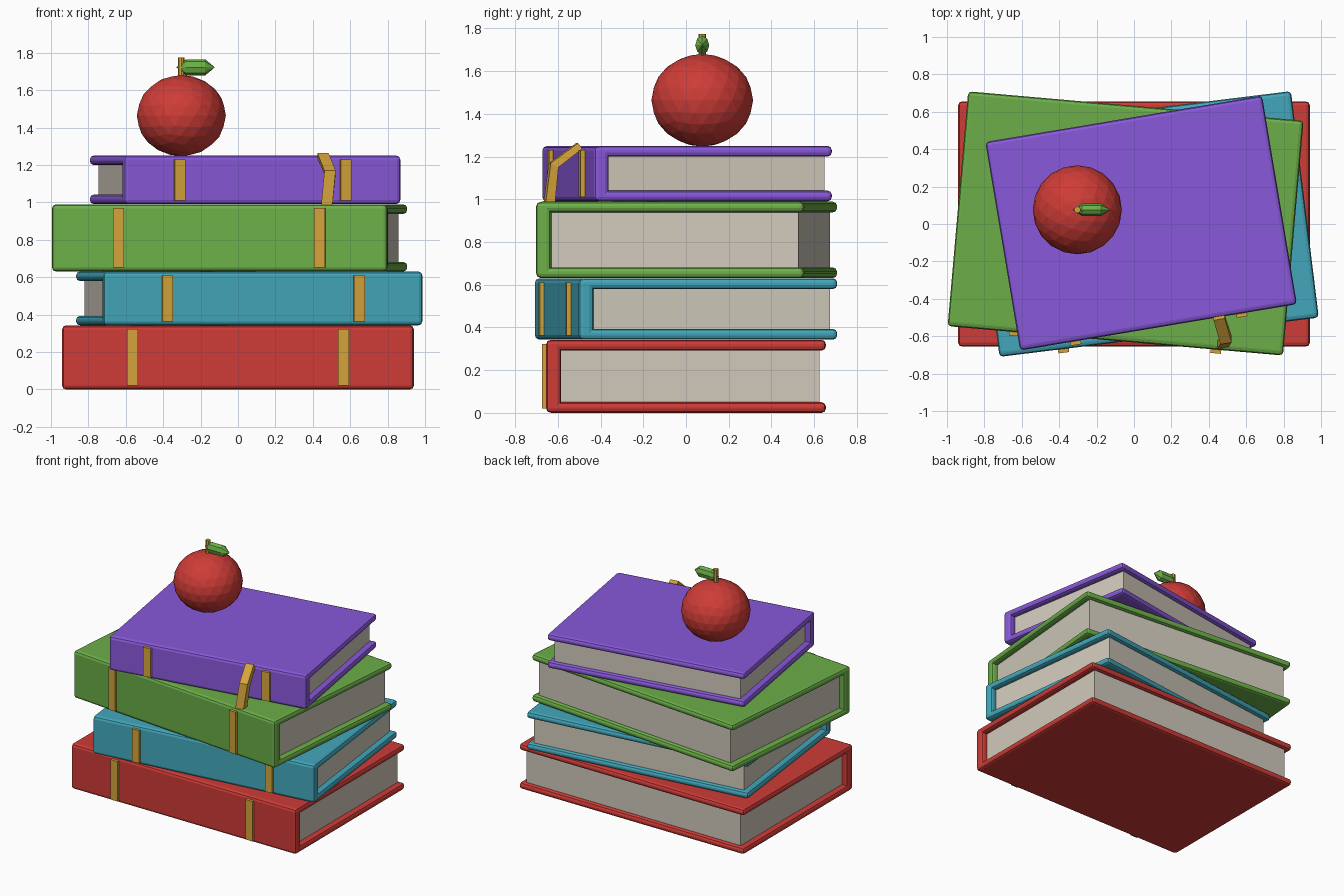
import bpy, bmesh, math
from mathutils import Matrix, Vector

if "Cube" in bpy.data.objects:
    bpy.data.objects.remove(bpy.data.objects["Cube"])


def material(name, rgb):
    m = bpy.data.materials.new(name)
    m.diffuse_color = (*rgb, 1)
    m.use_nodes = True
    m.node_tree.nodes["Principled BSDF"].inputs["Base Color"].default_value = m.diffuse_color
    return m


RED = material("red", (0.62, 0.045, 0.038))
TEAL = material("teal", (0.055, 0.39, 0.50))
GREEN = material("green", (0.15, 0.43, 0.065))
PURPLE = material("purple", (0.25, 0.10, 0.70))
PAPER = material("paper", (0.64, 0.59, 0.50))
GOLD = material("gold", (0.66, 0.37, 0.045))


def add_object(name, bm, mat, matrix=Matrix()):
    mesh = bpy.data.meshes.new(name)
    bm.to_mesh(mesh)
    bm.free()
    mesh.materials.append(mat)
    ob = bpy.data.objects.new(name, mesh)
    bpy.context.collection.objects.link(ob)
    ob.matrix_world = matrix
    return ob


def box(name, lo, hi, mat, matrix, bevel=0):
    """Box between two corners, with optional rounded edges."""
    lo, hi = Vector(lo), Vector(hi)
    bm = bmesh.new()
    bmesh.ops.create_cube(bm, size=1)
    bmesh.ops.scale(bm, vec=hi - lo, verts=bm.verts)
    bmesh.ops.translate(bm, vec=(lo + hi) / 2, verts=bm.verts)
    if bevel:
        bmesh.ops.bevel(bm, geom=bm.edges[:], offset=bevel, segments=2,
                        profile=0.5, affect='EDGES')
    return add_object(name, bm, mat, matrix)


def book(name, mat, centre, size, angle):
    """Covers, spine, page block and two spine bands; spine faces -y."""
    hw, hd, h = size[0] / 2, size[1] / 2, size[2]
    place = Matrix.Translation(centre) @ Matrix.Rotation(math.radians(angle), 4, 'Z')
    t = 0.05
    for part, z in (("lower_cover", 0), ("upper_cover", h - t)):
        box(f"{name}_{part}", (-hw, -hd + 0.005, z), (hw, hd, z + t), mat, place, 0.02)
    box(f"{name}_spine", (-hw, -hd, 0.001), (hw, -hd + 0.07, h - 0.001), mat, place, 0.02)
    box(f"{name}_pages", (-hw + 0.045, -hd + 0.05, t - 0.01),
        (hw - 0.045, hd - 0.03, h - t + 0.01), PAPER, place)
    for side in (-1, 1):
        x = side * size[0] * 0.3
        box(f"{name}_spine_band", (x - 0.029, -hd - 0.02, 0.02),
            (x + 0.029, -hd + 0.01, h - 0.02), GOLD, place)


# Stack of books, bottom to top
book("red_book", RED, (0, 0, 0), (1.88, 1.31, 0.342), 0)
book("teal_book", TEAL, (0.06, 0, 0.343), (1.72, 1.22, 0.287), 7)
book("green_book", GREEN, (-0.045, 0.003, 0.631), (1.80, 1.26, 0.358), -5)
book("purple_book", PURPLE, (0.038, 0.005, 0.991), (1.50, 1.13, 0.259), 9.5)

# Ribbon bookmark: flat strip bent over the spine edge
bm = bmesh.new()
rows = []
for x, y, z, dy, dz in ((0.455, -0.50, 1.25, 0.010, -0.013),
                        (0.492, -0.62, 1.16, 0.018, -0.010),
                        (0.475, -0.64, 0.985, 0.022, 0)):
    rows.append([bm.verts.new((x + sx * 0.03, y + sx * 0.005 + s * dy, z + s * dz))
                 for sx, s in ((-1, -1), (1, -1), (1, 1), (-1, 1))])
for a, b in zip(rows, rows[1:]):
    for i in range(4):
        j = (i + 1) % 4
        bm.faces.new((a[i], a[j], b[j], b[i]))
bm.faces.new(rows[0])
bm.faces.new(rows[-1][::-1])
bmesh.ops.recalc_face_normals(bm, faces=bm.faces)
add_object("ribbon_bookmark", bm, GOLD)

# Apple: slightly squashed faceted ball
bm = bmesh.new()
bmesh.ops.create_icosphere(bm, subdivisions=3, radius=0.238)
bmesh.ops.scale(bm, vec=(1, 1, 0.91), verts=bm.verts)
add_object("apple", bm, RED, Matrix.Translation((-0.303, 0.076, 1.464)))

# Apple stem
bm = bmesh.new()
bmesh.ops.create_cone(bm, cap_ends=True, segments=8, radius1=0.018, radius2=0.018, depth=0.14)
add_object("apple_stem", bm, GOLD, Matrix.Translation((-0.303, 0.076, 1.704)))

# Apple leaf: pointed low-poly pod lying along x
bm = bmesh.new()
bmesh.ops.create_uvsphere(bm, u_segments=8, v_segments=3, radius=1)
bmesh.ops.rotate(bm, matrix=Matrix.Rotation(math.pi / 2, 3, 'Y'), verts=bm.verts)
bmesh.ops.scale(bm, vec=(0.103, 0.038, 0.05), verts=bm.verts)
add_object("apple_leaf", bm, GREEN, Matrix.Translation((-0.227, 0.076, 1.722)))
